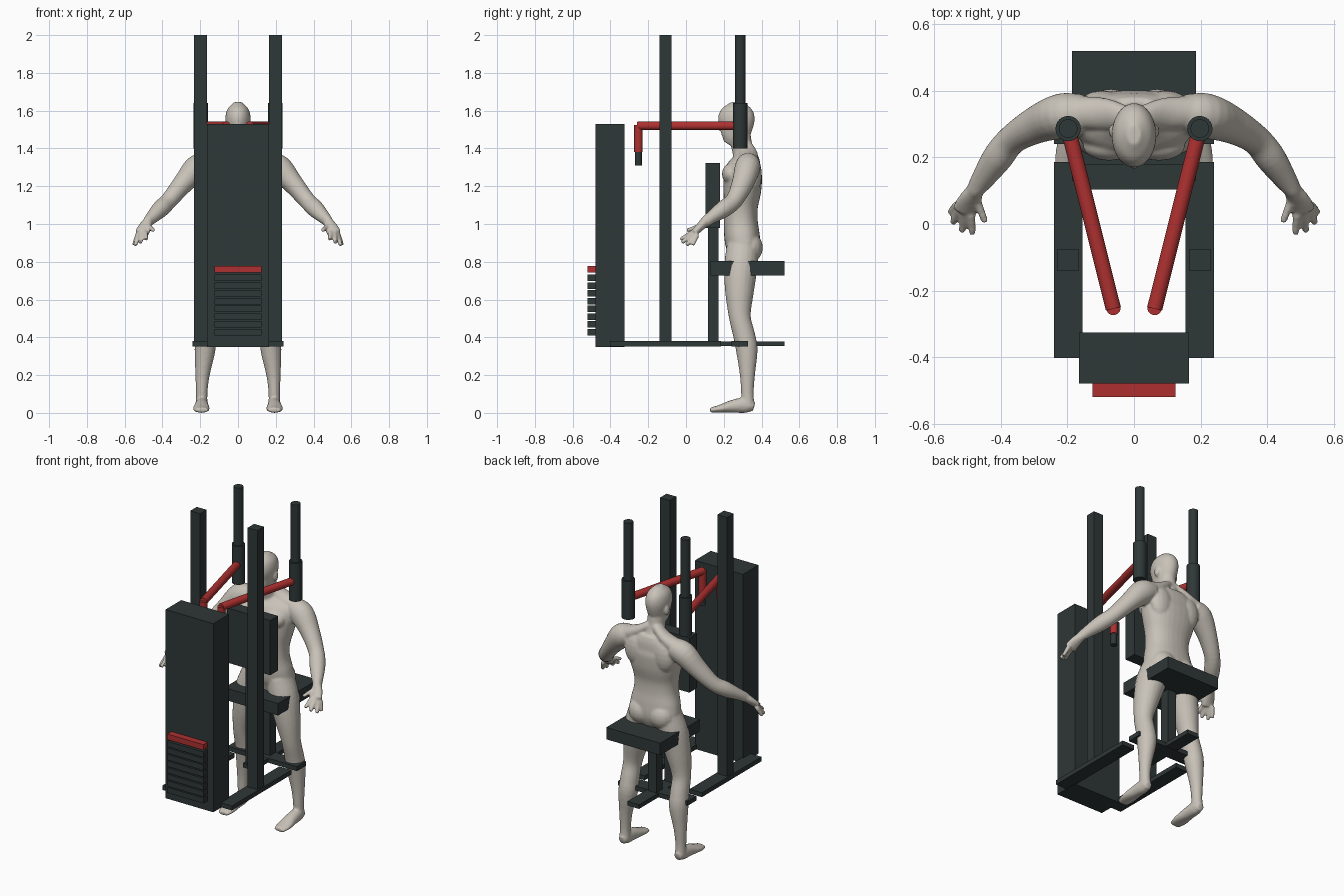
import bpy, bmesh, math
from mathutils import Vector

cube = bpy.data.objects.get("Cube")
if cube:
    bpy.data.objects.remove(cube, do_unlink=True)


def material(name, rgb):
    m = bpy.data.materials.new(name)
    m.use_nodes = True
    m.diffuse_color = (*rgb, 1)
    m.node_tree.nodes["Principled BSDF"].inputs["Base Color"].default_value = (*rgb, 1)
    return m


FRAME = material("dark frame", (0.028, 0.038, 0.038))
RED = material("red paint", (0.42, 0.03, 0.03))
SKIN = material("pale skin", (0.58, 0.54, 0.48))
CLOTH = material("grey shorts", (0.07, 0.073, 0.083))


def add_object(name, bm, *mats):
    bmesh.ops.recalc_face_normals(bm, faces=bm.faces)
    mesh = bpy.data.meshes.new(name)
    bm.to_mesh(mesh)
    bm.free()
    for m in mats:
        mesh.materials.append(m)
    ob = bpy.data.objects.new(name, mesh)
    bpy.context.collection.objects.link(ob)
    return ob


def box(name, x, y, z, mat=FRAME):
    """Box from (low, high) ranges on each axis."""
    bm = bmesh.new()
    bmesh.ops.create_cube(bm, size=1)
    for v in bm.verts:
        v.co = [r[0] + (c + 0.5) * (r[1] - r[0]) for c, r in zip(v.co, (x, y, z))]
    return add_object(name, bm, mat)


def rod(name, a, b, radius, mat=FRAME):
    """Round bar between two points."""
    a, b = Vector(a), Vector(b)
    bm = bmesh.new()
    bmesh.ops.create_cone(bm, cap_ends=True, segments=24, radius1=radius,
                          radius2=radius, depth=(b - a).length)
    ob = add_object(name, bm, mat)
    ob.location = (a + b) / 2
    ob.rotation_mode = 'QUATERNION'
    ob.rotation_quaternion = (b - a).to_track_quat('Z', 'Y')
    bpy.ops.object.select_all(action='DESELECT')
    ob.select_set(True)
    bpy.context.view_layer.objects.active = ob
    bpy.ops.object.shade_smooth_by_angle(angle=math.radians(40))
    return ob


# Weight tower with its stack of plates
box("weight_tower", (-0.165, 0.165), (-0.48, -0.326), (0.35, 1.53))
for i in range(8):
    z = 0.41 + i * 0.0412
    box(f"weight_plate_{i + 1}", (-0.125, 0.125), (-0.521, -0.479), (z, z + 0.034))
box("top_weight_plate", (-0.125, 0.125), (-0.521, -0.479), (0.743, 0.778), RED)

# Base, seat and chest pad
box("base_crossbar", (-0.24, 0.24), (0.24, 0.328), (0.352, 0.38))
box("base_centre_beam", (-0.04, 0.04), (0.105, 0.521), (0.353, 0.379))
box("seat_post", (-0.03, 0.03), (0.275, 0.335), (0.37, 0.74))
box("seat", (-0.186, 0.186), (0.13, 0.521), (0.728, 0.803))
box("chest_pad_post", (-0.03, 0.03), (0.117, 0.172), (0.37, 1.0))
box("chest_pad", (-0.15, 0.15), (0.104, 0.181), (0.98, 1.322))

# Paired frame parts and swinging arms
for s, side in ((1, "left"), (-1, "right")):
    box(f"{side}_base_rail", (s * 0.155, s * 0.24), (-0.403, 0.186), (0.352, 0.38))
    box(f"{side}_upright", (s * 0.165, s * 0.232), (-0.14, -0.076), (0.37, 2.0))
    rod(f"{side}_pivot_rod", (s * 0.198, 0.287, 1.6), (s * 0.198, 0.287, 2.0), 0.028)
    rod(f"{side}_pivot_sleeve", (s * 0.198, 0.287, 1.4), (s * 0.198, 0.287, 1.64), 0.038)
    rod(f"{side}_swing_arm", (s * 0.198, 0.287, 1.52), (s * 0.062, -0.255, 1.52), 0.023, RED)
    rod(f"{side}_handle_drop", (s * 0.062, -0.252, 1.38), (s * 0.062, -0.252, 1.525), 0.022, RED)
    rod(f"{side}_hand_grip", (s * 0.062, -0.252, 1.31), (s * 0.062, -0.252, 1.39), 0.018)


def spline(points, steps=4):
    """Smooth path through the given points."""
    p = [Vector(q) for q in points]
    p = [2 * p[0] - p[1]] + p + [2 * p[-1] - p[-2]]
    out = []
    for a, b, c, d in zip(p, p[1:], p[2:], p[3:]):
        for k in range(steps):
            t = k / steps
            out.append(0.5 * (2 * b + (c - a) * t + (2 * a - 5 * b + 4 * c - d) * t * t
                              + (3 * b - a - 3 * c + d) * t ** 3))
    return out + [p[-2]]


def limb(bm, points, side=1, n=20, power=2.0):
    """Closed oval tube; each point is x, y, z, width radius, depth radius."""
    path = spline([(side * q[0], *q[1:4], q[-1]) for q in points])
    centres = [Vector(q[:3]) for q in path]
    rings = []
    for i, (c, q) in enumerate(zip(centres, path)):
        t = (centres[min(i + 1, len(path) - 1)] - centres[max(i - 1, 0)]).normalized()
        u = Vector((1, 0, 0))
        u = (u - t * u.dot(t)).normalized()
        v = t.cross(u)
        ring = []
        for k in range(n):
            ca, sa = math.cos(math.tau * k / n), math.sin(math.tau * k / n)
            ca = math.copysign(abs(ca) ** (2 / power), ca)
            sa = math.copysign(abs(sa) ** (2 / power), sa)
            ring.append(bm.verts.new(c + u * ca * q[3] + v * sa * q[4]))
        rings.append(ring)
    for a, b in zip(rings, rings[1:]):
        for k in range(n):
            bm.faces.new((a[k], a[(k + 1) % n], b[(k + 1) % n], b[k]))
    bm.faces.new(rings[0][::-1])
    bm.faces.new(rings[-1])


def ball(bm, centre, radii):
    new = bmesh.ops.create_uvsphere(bm, u_segments=16, v_segments=10, radius=1)["verts"]
    for v in new:
        v.co = [c + r * a for c, r, a in zip(centre, radii, v.co)]


# Standing figure: torso, neck and head
body = bmesh.new()
limb(body, [(0, 0.30, 0.79, 0.09, 0.06), (0, 0.305, 0.86, 0.155, 0.088),
            (0, 0.297, 0.93, 0.155, 0.094), (0, 0.29, 1.01, 0.138, 0.09),
            (0, 0.29, 1.09, 0.14, 0.09), (0, 0.298, 1.18, 0.163, 0.1),
            (0, 0.303, 1.27, 0.18, 0.1), (0, 0.318, 1.33, 0.165, 0.078),
            (0, 0.325, 1.375, 0.09, 0.055)], n=32, power=2.3)
limb(body, [(0, 0.32, 1.33, 0.07, 0.06), (0, 0.298, 1.4, 0.054, 0.056),
            (0, 0.285, 1.48, 0.05, 0.056)])
limb(body, [(0, 0.225, 1.422, 0.028, 0.032), (0, 0.242, 1.45, 0.047, 0.062),
            (0, 0.262, 1.5, 0.06, 0.085), (0, 0.267, 1.56, 0.067, 0.097),
            (0, 0.268, 1.61, 0.055, 0.079), (0, 0.268, 1.645, 0.02, 0.03)], n=28)
limb(body, [(0, 0.185, 1.53, 0.009, 0.012), (0, 0.177, 1.495, 0.014, 0.015)])

for s in (1, -1):
    # Ears, chest, shoulder blades, seat muscles
    ball(body, (s * 0.066, 0.28, 1.51), (0.011, 0.019, 0.03))
    ball(body, (s * 0.075, 0.235, 1.265), (0.08, 0.045, 0.055))
    ball(body, (s * 0.095, 0.355, 1.26), (0.075, 0.047, 0.1))
    ball(body, (s * 0.07, 0.337, 0.875), (0.08, 0.07, 0.08))
    limb(body, [(0.02, 0.315, 1.41, 0.03, 0.04), (0.09, 0.33, 1.365, 0.035, 0.05),
                (0.19, 0.335, 1.32, 0.05, 0.05)], s)
    # Arm
    limb(body, [(0.15, 0.33, 1.32, 0.06, 0.06), (0.215, 0.325, 1.295, 0.072, 0.068),
                (0.29, 0.3, 1.215, 0.055, 0.058), (0.365, 0.255, 1.125, 0.045, 0.046),
                (0.41, 0.2, 1.08, 0.046, 0.046), (0.455, 0.135, 1.035, 0.035, 0.034),
                (0.48, 0.1, 1.01, 0.025, 0.03)], s)
    # Palm, fingers and thumb
    limb(body, [(0.475, 0.105, 1.015, 0.025, 0.028), (0.495, 0.07, 0.98, 0.036, 0.022),
                (0.51, 0.04, 0.95, 0.038, 0.02)], s)
    for root, tip in (((0.53, 0.06, 0.945), (0.552, 0.035, 0.888)),
                      ((0.525, 0.045, 0.94), (0.545, 0.002, 0.887)),
                      ((0.51, 0.035, 0.95), (0.517, -0.022, 0.9)),
                      ((0.49, 0.03, 0.955), (0.485, -0.03, 0.917)),
                      ((0.475, 0.075, 0.99), (0.447, 0.005, 0.965))):
        limb(body, [(*root, 0.014), (*tip, 0.011)], s, n=10)
    # Leg
    limb(body, [(0.085, 0.3, 0.88, 0.075, 0.085), (0.115, 0.29, 0.77, 0.086, 0.088),
                (0.145, 0.283, 0.64, 0.073, 0.076), (0.168, 0.285, 0.51, 0.054, 0.058),
                (0.172, 0.308, 0.41, 0.054, 0.058), (0.175, 0.322, 0.33, 0.055, 0.057),
                (0.188, 0.325, 0.2, 0.038, 0.04), (0.192, 0.325, 0.1, 0.03, 0.033),
                (0.192, 0.33, 0.03, 0.032, 0.034)], s)
    # Foot
    limb(body, [(0.192, 0.36, 0.032, 0.022, 0.024), (0.192, 0.32, 0.041, 0.033, 0.041),
                (0.193, 0.25, 0.035, 0.038, 0.035), (0.194, 0.18, 0.022, 0.045, 0.021),
                (0.192, 0.128, 0.014, 0.034, 0.013)], s)

# Fuse the figure into one smooth skin
figure = add_object("standing_figure", body, SKIN, CLOTH)
fuse = figure.modifiers.new("fuse", 'REMESH')
fuse.mode = 'VOXEL'
fuse.voxel_size = 0.0065
soften = figure.modifiers.new("soften", 'SMOOTH')
soften.factor = 0.5
soften.iterations = 5
bpy.context.view_layer.update()
fused = bpy.data.meshes.new_from_object(
    figure.evaluated_get(bpy.context.evaluated_depsgraph_get()))
figure.modifiers.clear()

# Shorts: cut clean edges, then colour the band between them
bm = bmesh.new()
bm.from_mesh(fused)
LOW, HIGH = 0.765, 0.98
for z in (LOW, HIGH):
    bmesh.ops.bisect_plane(bm, geom=bm.verts[:] + bm.edges[:] + bm.faces[:],
                           plane_co=(0, 0, z), plane_no=(0, 0, 1))
for f in bm.faces:
    c = f.calc_center_median()
    f.material_index = int(LOW < c.z < HIGH and abs(c.x) < 0.27)
    f.smooth = True
bm.to_mesh(fused)
bm.free()
fused.materials.clear()
for m in (SKIN, CLOTH):
    fused.materials.append(m)
figure.data = fused
